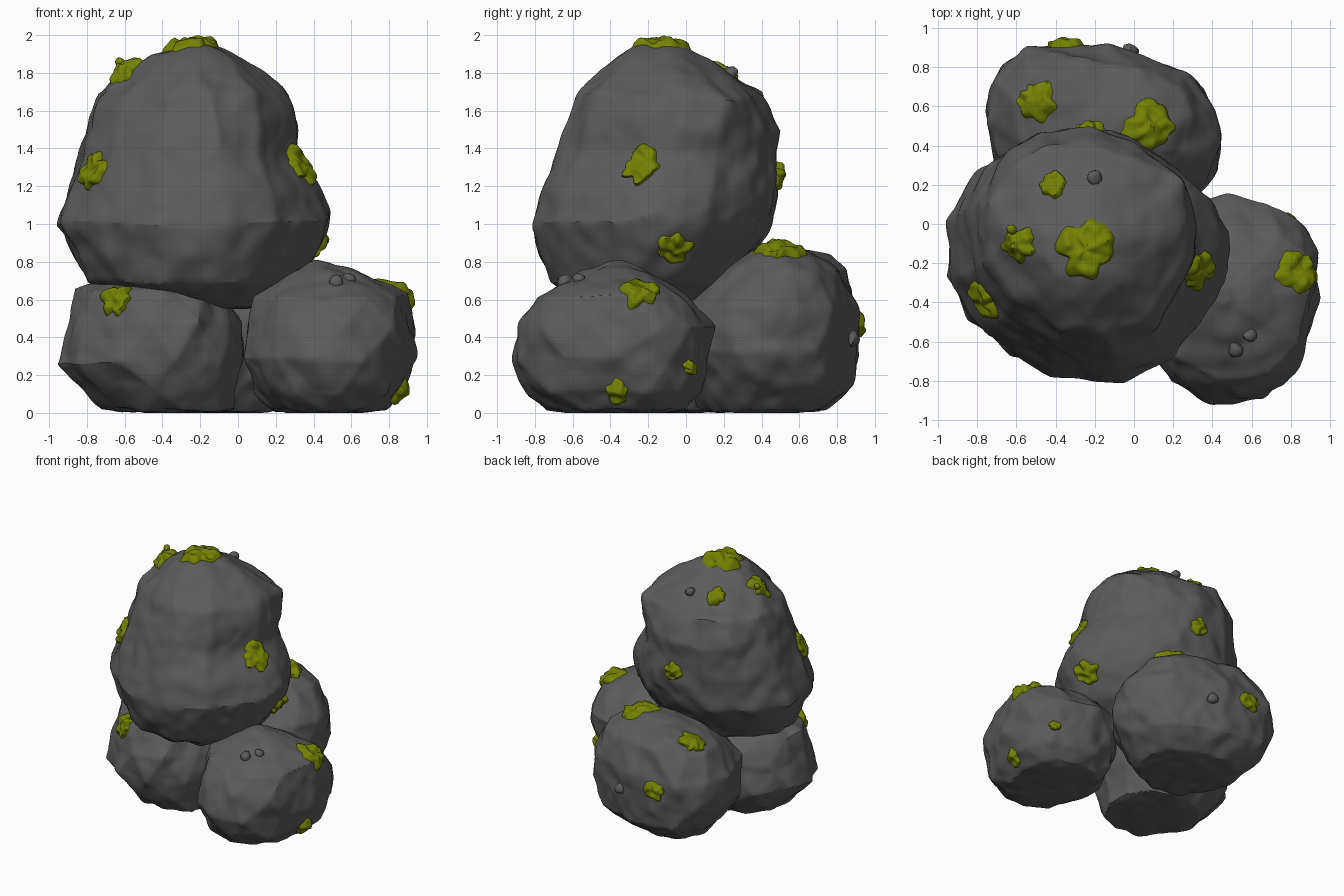
import bpy, bmesh, math, random
from mathutils import Vector, noise
from mathutils.bvhtree import BVHTree

if "Cube" in bpy.data.objects:
    bpy.data.objects.remove(bpy.data.objects["Cube"])

random.seed(4)


def material(name, rgb):
    m = bpy.data.materials.new(name)
    m.diffuse_color = (*rgb, 1)
    m.use_nodes = True
    m.node_tree.nodes["Principled BSDF"].inputs["Base Color"].default_value = m.diffuse_color
    return m


STONE = material("dark grey stone", (0.106, 0.106, 0.106))
MOSS = material("moss green", (0.175, 0.22, 0.001))


def finish(name, bm, mat, angle):
    me = bpy.data.meshes.new(name)
    bm.to_mesh(me)
    me.materials.append(mat)
    ob = bpy.data.objects.new(name, me)
    bpy.context.collection.objects.link(ob)
    bpy.ops.object.select_all(action='DESELECT')
    ob.select_set(True)
    bpy.context.view_layer.objects.active = ob
    bpy.ops.object.shade_smooth_by_angle(angle=math.radians(angle))
    return ob


def spread(values, lo, hi):
    a, b = min(values), max(values)
    return [lo + (v - a) / (b - a) * (hi - lo) for v in values]


def rock(name, outline, rings, dent=0.0):
    """Faceted hull: plan outline fitted to rings (z, xmin, xmax, ymin, ymax), then chipped."""
    hull = bmesh.new()
    for i, (z, x0, x1, y0, y1) in enumerate(rings):
        pts = []
        for k, p in enumerate(outline):
            t = 0.5 * (i % 2) + random.uniform(-.08, .08)
            pts.append(Vector(p).lerp(Vector(outline[(k + 1) % len(outline)]), t))
        xs = spread([p.x for p in pts], x0, x1)
        ys = spread([p.y for p in pts], y0, y1)
        for x, y in zip(xs, ys):
            dz = random.uniform(-.015, .015) if 1 < i < len(rings) - 1 else 0
            hull.verts.new((x, y, z + dz))
    bmesh.ops.convex_hull(hull, input=hull.verts)
    bmesh.ops.recalc_face_normals(hull, faces=hull.faces)
    tree = BVHTree.FromBMesh(hull)
    lo, hi = rings[0][0], rings[-1][0]
    mid = rings[len(rings) // 2]
    centre = Vector(((mid[1] + mid[2]) / 2, (mid[3] + mid[4]) / 2, (lo + hi) / 2))
    # even sphere shrunk onto the faceted hull
    bm = bmesh.new()
    bmesh.ops.create_icosphere(bm, subdivisions=6, radius=1)
    for v in bm.verts:
        d = v.co.normalized()
        p = tree.ray_cast(centre, d)[0]
        cells = noise.voronoi(p * 4.5)[0]
        chip = 0.014 * noise.noise(p * 4) + 0.012 * noise.noise(p * 9) - 0.022 * (cells[0] - 0.4)
        v.co = p + d * chip
        # hollow on the right flank
        v.co.x -= dent * max(0, d.x) * math.exp(-((p.z - 1.36) / 0.13) ** 2)
        v.co.z = max(v.co.z, 0)
    hull.free()
    finish(name, bm, STONE, 26)
    tree = BVHTree.FromBMesh(bm)
    bm.free()
    return tree, centre


# the four stacked boulders
top = rock("top_boulder", [
    (-0.95, -0.10), (-0.87, 0.22), (-0.62, 0.42), (-0.38, 0.50), (-0.05, 0.47),
    (0.20, 0.32), (0.40, 0.13), (0.49, -0.15), (0.38, -0.35), (0.25, -0.57),
    (0.10, -0.73), (-0.27, -0.81), (-0.58, -0.64), (-0.83, -0.42)], [
    (0.555, -0.36, 0.10, -0.46, 0.02),
    (0.69, -0.80, 0.30, -0.72, 0.26),
    (0.85, -0.88, 0.43, -0.78, 0.38),
    (1.00, -0.96, 0.48, -0.82, 0.46),
    (1.09, -0.93, 0.50, -0.79, 0.47),
    (1.50, -0.80, 0.32, -0.65, 0.50),
    (1.64, 0.05, 0.26, 0.05, 0.28),
    (1.68, -0.75, 0.28, -0.58, 0.42),
    (1.79, -0.62, 0.16, -0.48, 0.24),
    (1.89, -0.46, 0.04, -0.35, 0.08),
    (1.945, -0.30, -0.12, -0.24, 0.00)], dent=0.06)
left = rock("left_base_boulder", [
    (-0.95, -0.15), (-0.90, -0.38), (-0.74, -0.57), (-0.48, -0.72), (-0.20, -0.66),
    (-0.03, -0.45), (0.03, -0.20), (-0.05, 0.06), (-0.28, 0.24), (-0.58, 0.26), (-0.85, 0.08)], [
    (0.00, -0.62, -0.15, -0.45, 0.02),
    (0.014, -0.72, -0.02, -0.56, 0.12),
    (0.13, -0.84, 0.00, -0.66, 0.20),
    (0.27, -0.96, 0.03, -0.72, 0.26),
    (0.48, -0.89, 0.02, -0.71, 0.25),
    (0.64, -0.86, -0.08, -0.60, 0.12),
    (0.71, -0.70, -0.22, -0.45, 0.00)])
right = rock("right_base_boulder", [
    (0.03, -0.30), (0.12, -0.65), (0.30, -0.87), (0.55, -0.92), (0.83, -0.78), (0.91, -0.50),
    (0.95, -0.15), (0.85, 0.03), (0.68, 0.12), (0.45, 0.16), (0.20, 0.08)], [
    (0.00, 0.28, 0.70, -0.62, -0.12),
    (0.014, 0.18, 0.79, -0.74, 0.00),
    (0.10, 0.08, 0.89, -0.84, 0.08),
    (0.28, 0.03, 0.94, -0.93, 0.12),
    (0.45, 0.05, 0.94, -0.89, 0.15),
    (0.62, 0.09, 0.90, -0.81, 0.00),
    (0.71, 0.22, 0.70, -0.58, -0.14),
    (0.81, 0.41, 0.49, -0.41, -0.33)])
back = rock("back_base_boulder", [
    (-0.75, 0.50), (-0.72, 0.74), (-0.56, 0.93), (-0.10, 0.92), (0.27, 0.79), (0.40, 0.62),
    (0.44, 0.38), (0.36, 0.18), (0.10, -0.02), (-0.30, -0.10), (-0.62, 0.12)], [
    (0.00, -0.42, 0.12, 0.18, 0.62),
    (0.014, -0.52, 0.22, 0.08, 0.74),
    (0.16, -0.65, 0.36, -0.04, 0.89),
    (0.32, -0.76, 0.45, -0.08, 0.92),
    (0.55, -0.75, 0.44, -0.06, 0.91),
    (0.75, -0.62, 0.30, 0.14, 0.85),
    (0.82, -0.46, 0.20, 0.24, 0.76),
    (0.88, -0.24, 0.08, 0.38, 0.58)])


def moss(name, host, spot, size, thick=0.045, segs=48, rows=8):
    """Lumpy cushion draped over a boulder."""
    tree, centre = host
    anchor, n = tree.find_nearest(Vector(spot))[:2]
    n = (n + (anchor - centre).normalized()).normalized()
    u = n.orthogonal().normalized()
    w = n.cross(u)
    phase, lobes = random.uniform(0, 6), random.choice((5, 6, 7))

    def drape(x, y, lift):
        p = anchor + u * x + w * y
        hit = tree.ray_cast(p + n * 0.3, -n, 0.5)[0] or tree.find_nearest(p)[0]
        return hit + n * lift

    bm = bmesh.new()
    hub = bm.verts.new(drape(0, 0, thick * 0.8))
    prev = None
    for r in range(1, rows + 1):
        t = r / rows
        ring = []
        for k in range(segs):
            a = k * math.tau / segs
            rim = noise.noise(Vector((math.cos(a) * 2, math.sin(a) * 2, phase * 3)))
            edge = size / 2 * (0.95 + 0.07 * math.sin(lobes * a + phase) + 0.35 * rim
                               + 0.1 * math.sin(2 * a + phase * 2))
            x, y = math.cos(a) * edge * t ** 0.8, math.sin(a) * edge * t ** 0.8
            bump = 0.8 + 0.6 * noise.noise(Vector((x, y, phase)) * 22)
            lift = thick * bump * (1 - t ** 4) ** 0.5 if r < rows else -0.008
            ring.append(bm.verts.new(drape(x, y, lift)))
        for k in range(segs):
            j = (k + 1) % segs
            if prev:
                bm.faces.new((prev[k], ring[k], ring[j], prev[j]))
            else:
                bm.faces.new((hub, ring[k], ring[j]))
        prev = ring
    finish(name, bm, MOSS, 50)
    bm.free()


# moss patches: host, spot, width
patches = [
    ("crown", top, (-0.25, -0.13, 1.95), 0.30),
    ("crown_left", top, (-0.58, -0.10, 1.80), 0.19),
    ("crown_back", top, (-0.41, 0.20, 1.80), 0.15),
    ("top_right", top, (0.32, -0.23, 1.31), 0.21),
    ("top_left", top, (-0.74, -0.37, 1.27), 0.21),
    ("top_underside", top, (0.43, -0.05, 0.85), 0.19),
    ("top_back", top, (-0.22, 0.47, 1.25), 0.15),
    ("left_base", left, (-0.66, -0.56, 0.61), 0.20),
    ("right_shoulder", right, (0.83, -0.25, 0.62), 0.22),
    ("right_low", right, (0.87, -0.37, 0.10), 0.14),
    ("right_back", right, (0.81, 0.05, 0.24), 0.09),
    ("back_top", back, (0.08, 0.50, 0.85), 0.27),
    ("back_left", back, (-0.48, 0.63, 0.77), 0.19),
    ("back_rear", back, (-0.34, 0.87, 0.47), 0.16)]
for label, host, spot, size in patches:
    moss(label + "_moss", host, spot, size)


def nub(name, host, spot, r, mat, rise=0.0):
    p, n = host[0].find_nearest(Vector(spot))[:2]
    bm = bmesh.new()
    bmesh.ops.create_icosphere(bm, subdivisions=2, radius=r)
    for v in bm.verts:
        v.co *= 1 + 0.4 * noise.noise(v.co * 20 + p * 9)
        v.co += p + n * r * rise
    finish(name, bm, mat, 40)
    bm.free()


# loose pebbles and one moss bud
nub("crown_pebble", top, (-0.20, 0.22, 1.78), 0.038, STONE, 0.1)
nub("right_pebble_large", right, (0.52, -0.64, 0.69), 0.042, STONE)
nub("right_pebble_small", right, (0.59, -0.57, 0.71), 0.036, STONE)
nub("back_pebble", back, (-0.02, 0.88, 0.39), 0.042, STONE)
nub("moss_bud", top, (-0.60, -0.03, 1.82), 0.025, MOSS, 2.0)
